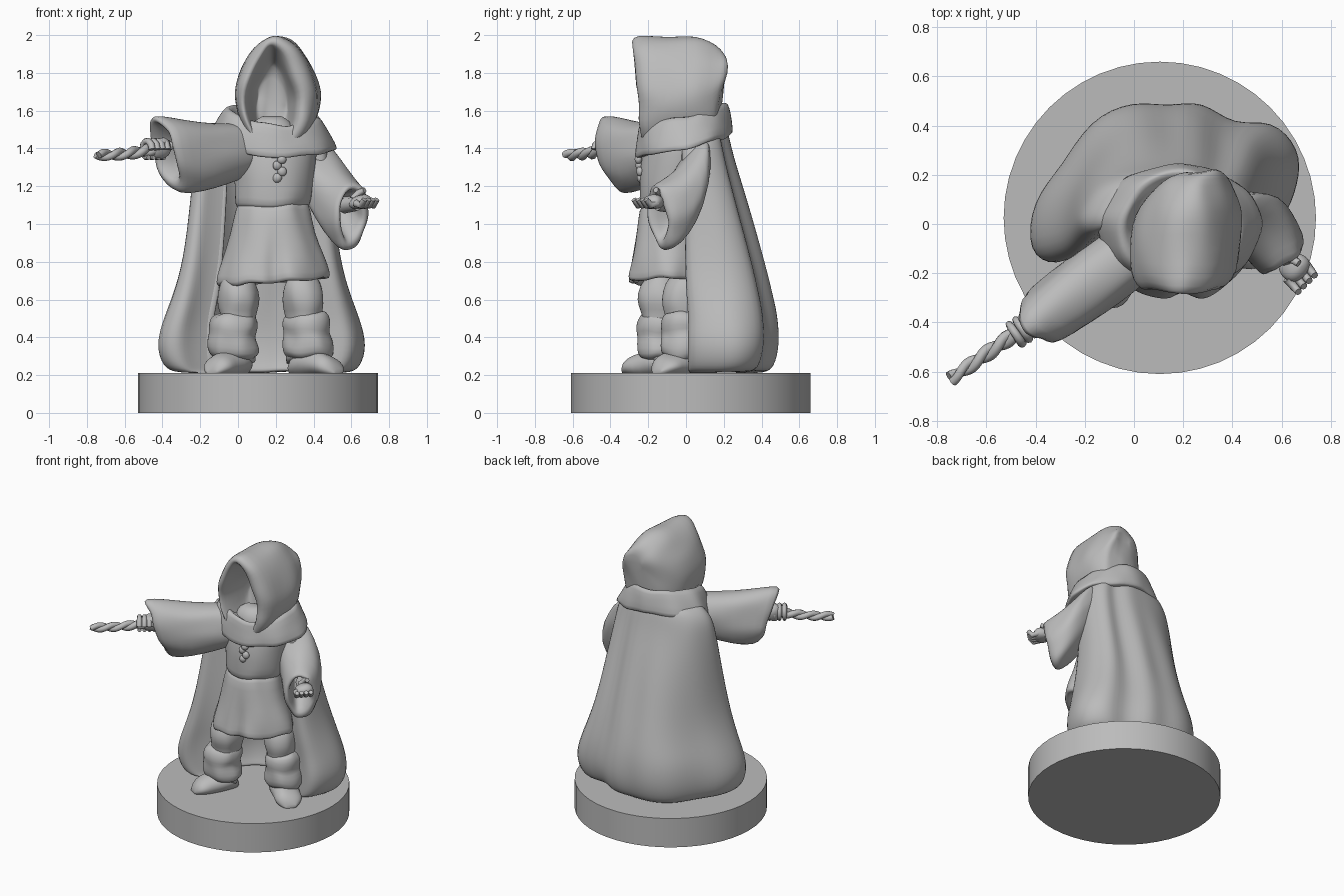
import bpy, bmesh, math
from mathutils import Vector, noise

cube = bpy.data.objects.get("Cube")
if cube:
    bpy.data.objects.remove(cube, do_unlink=True)

grey = bpy.data.materials.new("plain_grey")
grey.use_nodes = True
colour = (0.5, 0.5, 0.5, 1)
grey.diffuse_color = colour
grey.node_tree.nodes["Principled BSDF"].inputs["Base Color"].default_value = colour

UP = Vector((0, 0, 1))
TURN = 2 * math.pi


def add_object(name, data):
    obj = bpy.data.objects.new(name, data)
    bpy.context.scene.collection.objects.link(obj)
    data.materials.append(grey)
    return obj


def loft(name, rings, subdivisions=1, rough=0.0):
    """Skin a list of closed point rings and cap both ends with strips of quads."""
    bm = bmesh.new()
    rows = []
    for ring in rings:
        row = []
        for point in ring:
            p = Vector(point)
            p += noise.noise_vector(p * 9) * rough
            row.append(bm.verts.new(p))
        rows.append(row)
    count = len(rows[0])
    for low, high in zip(rows, rows[1:]):
        for i in range(count):
            j = (i + 1) % count
            bm.faces.new((low[i], low[j], high[j], high[i]))
    for row in (rows[0], rows[-1]):
        for i in range(count // 2 - 1):
            bm.faces.new((row[i], row[i + 1], row[-2 - i], row[-1 - i]))
    bmesh.ops.recalc_face_normals(bm, faces=bm.faces)
    mesh = bpy.data.meshes.new(name)
    bm.to_mesh(mesh)
    bm.free()
    mesh.shade_smooth()
    obj = add_object(name, mesh)
    if subdivisions:
        sub = obj.modifiers.new("smooth", "SUBSURF")
        sub.levels = sub.render_levels = subdivisions
    return obj


def oval(centre, u, v, ru, rv, count=24):
    centre, u, v = Vector(centre), Vector(u), Vector(v)
    angles = [TURN * i / count for i in range(count)]
    return [centre + u * ru * math.cos(a) + v * rv * math.sin(a) for a in angles]


def column(name, rows, rough=0.0):
    """Vertical loft; each row is x, y, z, x radius, y radius."""
    rings = [oval((x, y, z), (1, 0, 0), (0, 1, 0), rx, ry) for x, y, z, rx, ry in rows]
    return loft(name, rings, rough=rough)


def along(name, heading, rows, rough=0.0):
    """Horizontal loft; each row is x, y, z, half width, half height, slant."""
    d = Vector(heading).normalized()
    side = d.cross(UP)
    rings = [oval((x, y, z), side, UP + d * slant, w, h) for x, y, z, w, h, slant in rows]
    return loft(name, rings, rough=rough)


def ball(name, centre, size, rough=0.0):
    steps = 8
    rows = []
    for i in range(1, steps):
        a = math.pi * i / steps
        r = math.sin(a)
        rows.append((centre[0], centre[1], centre[2] - size[2] * math.cos(a), size[0] * r, size[1] * r))
    return column(name, rows, rough)


def tube(name, points, radius, tip=0.7):
    curve = bpy.data.curves.new(name, "CURVE")
    curve.dimensions = "3D"
    curve.bevel_depth = radius
    curve.bevel_resolution = 2
    curve.use_fill_caps = True
    spline = curve.splines.new("POLY")
    spline.points.add(len(points) - 1)
    for i, (target, point) in enumerate(zip(spline.points, points)):
        target.co = (*point, 1)
        target.radius = 1 + (tip - 1) * i / (len(points) - 1)
    spline.use_smooth = True
    return add_object(name, curve)


# Round stand
stand = loft("stand", [oval((0.105, 0.025, z), (1, 0, 0), (0, 1, 0), 0.635, 0.635, 48)
                       for z in (0, 0.21)], subdivisions=0)
stand.data.set_sharp_from_angle(angle=math.radians(40))

# Cape: a hem outline blended into a shoulder outline, with a thick inner wall
hem = [(-.25, -.1), (-.31, -.17), (-.43, -.12), (-.41, .1), (-.29, .23), (-.18, .42), (0, .5), (.14, .47),
       (.28, .5), (.4, .39), (.56, .43), (.67, .3), (.67, .17), (.6, 0), (.5, .02)]
shoulder = [(-.12, -.02), (-.18, -.06), (-.23, 0), (-.2, .09), (-.15, .16), (-.06, .2), (.05, .23), (.15, .23),
            (.26, .24), (.33, .17), (.41, .2), (.47, .12), (.47, .05), (.46, -.03), (.38, -.02)]
cape_rows = []
for z, wide, deep, scale in ((.213, .9, .92, .88), (.24, .95, .95, .98), (.36, 1.02, 1, 1.03), (.5, .8, .95, 1.04),
                             (.62, .55, .86, 1.04), (.8, .28, .68, 1.04), (1.1, .1, .36, 1.04),
                             (1.35, 0, .05, 1.03), (1.46, 0, 0, .96), (1.54, 0, 0, .74)):
    outer = []
    for (hx, hy), (sx, sy) in zip(hem, shoulder):
        x, y = sx + (hx - sx) * wide, sy + (hy - sy) * deep
        outer.append((.15 + (x - .15) * scale, .1 + (y - .1) * scale, z))
    inner = [(.15 + (x - .15) * .65, .05 + (y - .05) * .57, z) for x, y, z in reversed(outer)]
    cape_rows.append(outer + inner)
loft("cape", cape_rows, subdivisions=2, rough=0.015)

# Tunic: chest and a pleated skirt with a front split
column("tunic_chest", [(.18, -.02, 1.52, .2, .17), (.18, -.03, 1.44, .25, .19), (.19, -.05, 1.3, .22, .2),
                       (.185, -.07, 1.17, .2, .18), (.18, -.08, 1.1, .2, .165),
                       (.18, -.08, 1.07, .17, .14)], rough=0.015)
skirt = []
for z, rx, ry, fold in ((1.12, .17, .14, 0), (1.09, .195, .155, 0), (.95, .225, .18, .03), (.82, .265, .205, .1),
                        (.73, .293, .225, .16), (.69, .295, .23, .18), (.69, .25, .19, .18), (.76, .21, .16, .1)):
    row = []
    for i in range(48):
        a = TURN * i / 48
        split = math.exp(-((a - TURN * .76) / .12) ** 2)
        s = 1 - fold * split + .15 * fold * math.cos(6 * a)
        row.append((.185 + rx * s * math.cos(a), -.085 + ry * s * math.sin(a), z + .1 * fold * math.cos(a)))
    skirt.append(row)
loft("tunic_skirt", skirt, rough=0.015)

# Legs, rolled boot cuffs and boots
for side, x, y, lean, toe in (("right", 0, -.135, -1, (-.5, -.85, 0)), ("left", .345, -.005, 1, (.75, -.65, 0))):
    column(side + "_leg", [(x, y, .75, .06, .06), (x, y, .68, .1, .11), (x, y, .6, .115, .125),
                           (x, y, .54, .105, .115), (x, y, .5, .09, .1), (x, y, .25, .09, .1)], rough=0.02)
    b = x + .025 * lean
    column(side + "_boot_cuff", [(b, y, .53, .08, .09), (b, y, .52, .125, .12), (b, y, .46, .135, .13),
                                 (b, y, .42, .115, .115), (b, y, .38, .13, .125), (b, y, .31, .14, .13),
                                 (b, y, .28, .1, .1)], rough=0.025)
    heading = Vector(toe).normalized()
    steps = []
    for t, w, h in ((-.1, .04, .05), (-.07, .085, .09), (0, .1, .115), (.09, .09, .095),
                    (.15, .095, .08), (.195, .075, .06), (.22, .03, .025)):
        p = Vector((b, y, .2 + h * .6)) + heading * t
        steps.append((*p, w, h * .7, 0))
    along(side + "_boot", heading, steps, rough=0.015)

# Hood: arches from the hollow, round the rim, to a ridge at the back
hood = []
for y, x, low, high, half, point in (
        (.0, .18, 1.47, 1.82, .08, .3), (-.05, .18, 1.44, 1.86, .1, .35), (-.16, .18, 1.42, 1.9, .12, .4),
        (-.24, .18, 1.41, 1.93, .13, .4), (-.265, .19, 1.39, 1.95, .155, .35),
        (-.25, .2, 1.37, 1.99, .19, .25), (-.2, .205, 1.37, 2.005, .217, .2),
        (-.1, .205, 1.38, 2, .228, .18), (.01, .21, 1.38, 2.005, .226, .18),
        (.09, .225, 1.4, 1.985, .21, .2), (.16, .24, 1.46, 1.95, .175, .2),
        (.2, .26, 1.6, 1.92, .125, .2), (.22, .28, 1.73, 1.89, .06, .2)):
    row = []
    for i in range(28):
        a = TURN * i / 28
        z = (low + high) / 2 + (high - low) / 2 * math.sin(a)
        taper = 1 - point * max(0, math.sin(a))
        pinch = .03 * math.exp(-((z - 1.67) / .07) ** 2) * (y > .05)
        row.append((x + half * taper * math.cos(a), y - .08 * (z - 1.68) * (y < -.1) - pinch, z))
    hood.append(row)
loft("hood", hood, rough=0.018)
ball("throat", (.18, -.09, 1.47), (.13, .1, .11))

# Draped collar, lower at the front with a point
collar = []
for rx, ry, z in ((.18, .17, 1.53), (.215, .205, 1.59), (.245, .23, 1.6), (.29, .245, 1.54),
                  (.335, .26, 1.44), (.33, .255, 1.415), (.28, .21, 1.43)):
    row = []
    for i in range(32):
        a = TURN * i / 32
        point = max(0, -math.sin(a)) ** 6
        drop = .05 * math.sin(a) - .025 * math.cos(a) - .025 * point
        row.append((.182 + rx * math.cos(a), -.015 + ry * math.sin(a), z + drop))
    collar.append(row)
loft("collar", collar, rough=0.022)

# Knotted tie under the collar
for i in range(4):
    ball("tie_knot", (.22 + .012 * (-1) ** i, -.25 + .004 * i, 1.34 - .032 * i), (.024, .022, .026), .01)

# Wide hollow sleeves
along("right_sleeve", (-.8, -.6, 0),
      [(.08, -.05, 1.4, .1, .1, 0), (.04, -.08, 1.395, .13, .14, 0), (-.08, -.17, 1.375, .135, .165, 0),
       (-.2, -.26, 1.355, .135, .19, 0), (-.32, -.34, 1.36, .13, .208, .2),
       (-.385, -.39, 1.37, .115, .205, .35), (-.395, -.395, 1.38, .08, .16, .35),
       (-.33, -.35, 1.38, .07, .13, .2), (-.2, -.25, 1.39, .06, .08, 0)], rough=0.022)
along("left_sleeve", (.55, -.8, 0),
      [(.34, .08, 1.37, .1, .1, 0), (.39, .06, 1.32, .135, .15, 0), (.465, .04, 1.21, .15, .18, 0),
       (.535, -.03, 1.105, .14, .19, 0), (.585, -.11, 1.05, .12, .185, .1),
       (.6, -.15, 1.045, .1, .175, .15), (.6, -.155, 1.05, .07, .14, .15),
       (.56, -.08, 1.07, .06, .11, 0), (.5, 0, 1.12, .04, .06, 0)], rough=0.022)

# Right hand gripping a twisted wand
ball("right_palm", (-.42, -.4, 1.4), (.065, .055, .065), .02)
for i in range(4):
    cx, cy = -.4 - .027 * i, -.39 - .019 * i
    loop = [(cx + .026 * math.cos(a), cy - .038 * math.cos(a), 1.395 + .045 * math.sin(a))
            for a in (TURN * k / 10 for k in range(9))]
    tube("right_finger", loop, .019)
start, end = Vector((-.36, -.36, 1.42)), Vector((-.745, -.63, 1.365))
across = (end - start).cross(UP).normalized()
for phase in (0, math.pi):
    strand = []
    for i in range(41):
        t = i / 40
        a = phase + t * TURN * 2.5
        bend = UP * -.015 * math.sin(t * math.pi)
        strand.append(start.lerp(end, t) + bend + (across * math.cos(a) + UP * math.sin(a)) * .014)
    tube("wand_strand", strand, .024, tip=.8)

# Left hand, open with the palm up
tube("left_wrist", [(.56, -.06, 1.1), (.63, -.15, 1.11)], .045, tip=.9)
ball("left_palm", (.65, -.17, 1.115), (.065, .065, .04), .015)
for i in range(4):
    root = Vector((.69 - .022 * i, -.155 - .022 * i, 1.11))
    reach = Vector((.045, -.055, 0))
    tube("left_finger", [root, root + reach * .6 + UP * -.012, root + reach + UP * .02], .021)
tube("left_thumb", [(.61, -.15, 1.13), (.64, -.14, 1.165), (.67, -.16, 1.18)], .022)
